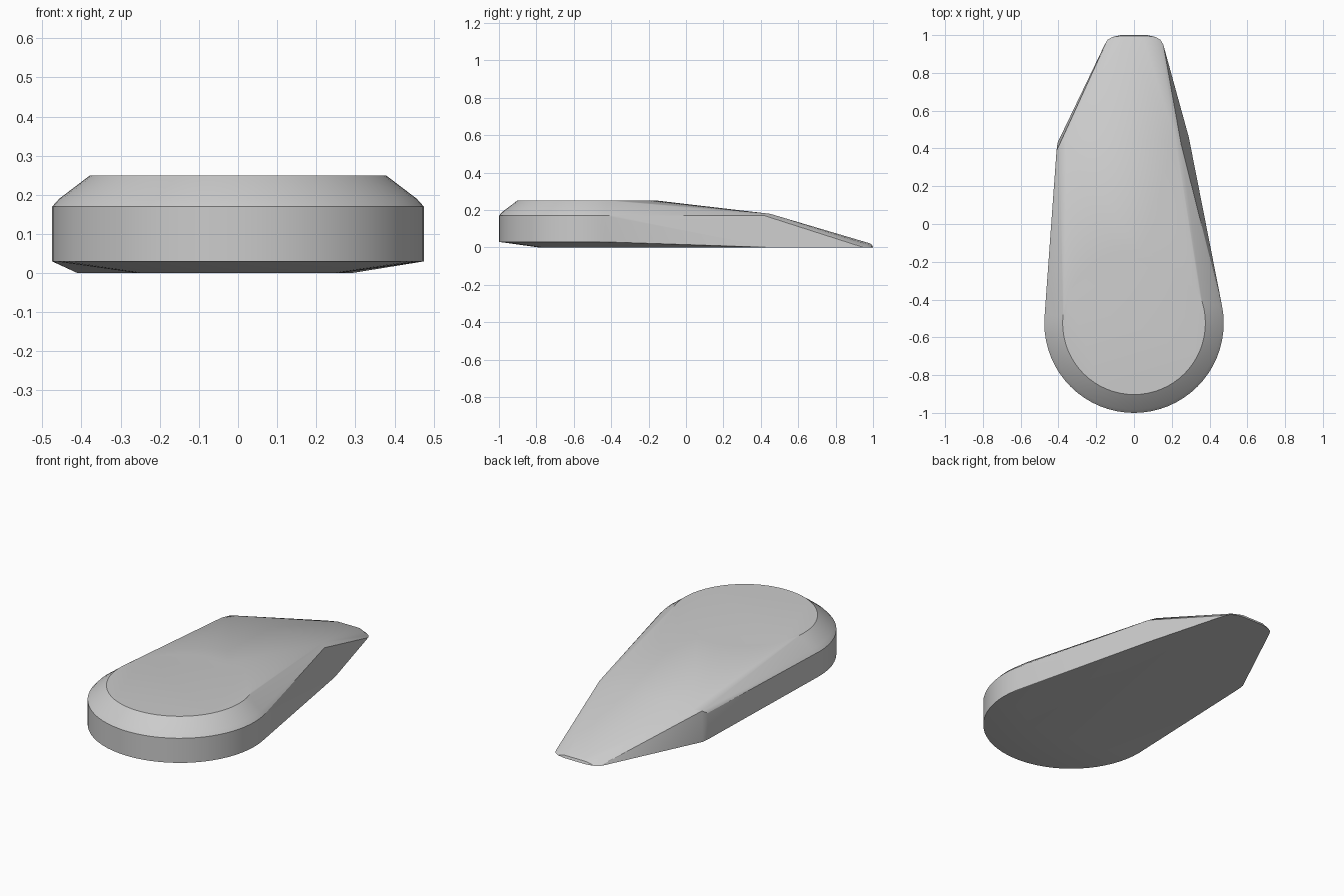
import bpy, bmesh, math

cube = bpy.data.objects.get("Cube")
if cube:
    bpy.data.objects.remove(cube, do_unlink=True)

# Plain grey body colour
grey = bpy.data.materials.new("plain_grey")
grey.use_nodes = True
colour = (0.6, 0.6, 0.6, 1.0)
grey.diffuse_color = colour
grey.node_tree.nodes["Principled BSDF"].inputs["Base Color"].default_value = colour


def ring(radius, z, y=-0.525, count=64):
    """Horizontal circle of points around the round end."""
    return [(radius * math.cos(math.tau * i / count),
             y + radius * math.sin(math.tau * i / count), z) for i in range(count)]


# Round end: underside, wall, softened shoulder and flat top
points = ring(0.26, 0) + ring(0.475, 0.03) + ring(0.475, 0.17)
points += ring(0.457, 0.19) + ring(0.378, 0.25)

# Lopsided ridge where the top breaks down towards the tip
points += [(-0.41, 0.39, 0), (-0.405, 0.43, 0), (-0.41, 0.39, 0.15),
           (-0.395, 0.42, 0.17), (-0.36, 0.45, 0.18),
           (0.22, 0.45, 0.18), (0.25, 0.42, 0.17), (0.29, 0.46, 0)]

# Thin rounded tip
for side in (-1, 1):
    points += [(side * 0.155, 0.95, 0), (side * 0.14, 0.975, 0),
               (side * 0.115, 0.99, 0), (side * 0.07, 1.0, 0),
               (side * 0.07, 0.995, 0.014), (side * 0.05, 0.98, 0.023),
               (side * 0.12, 0.96, 0.02)]

# Wrap the profiles in one tapered solid
bm = bmesh.new()
for p in points:
    bm.verts.new(p)
hull = bmesh.ops.convex_hull(bm, input=bm.verts)
loose = [v for v in bm.verts if not v.link_faces]
bmesh.ops.delete(bm, geom=loose, context='VERTS')
bmesh.ops.dissolve_limit(bm, angle_limit=math.radians(0.5),
                         verts=bm.verts, edges=bm.edges)
bmesh.ops.recalc_face_normals(bm, faces=bm.faces)
mesh = bpy.data.meshes.new("wedge_body")
bm.to_mesh(mesh)
bm.free()

body = bpy.data.objects.new("wedge_body", mesh)
bpy.context.collection.objects.link(body)
mesh.materials.append(grey)
bpy.context.view_layer.objects.active = body
body.select_set(True)
bpy.ops.object.shade_smooth_by_angle(angle=math.radians(20))
